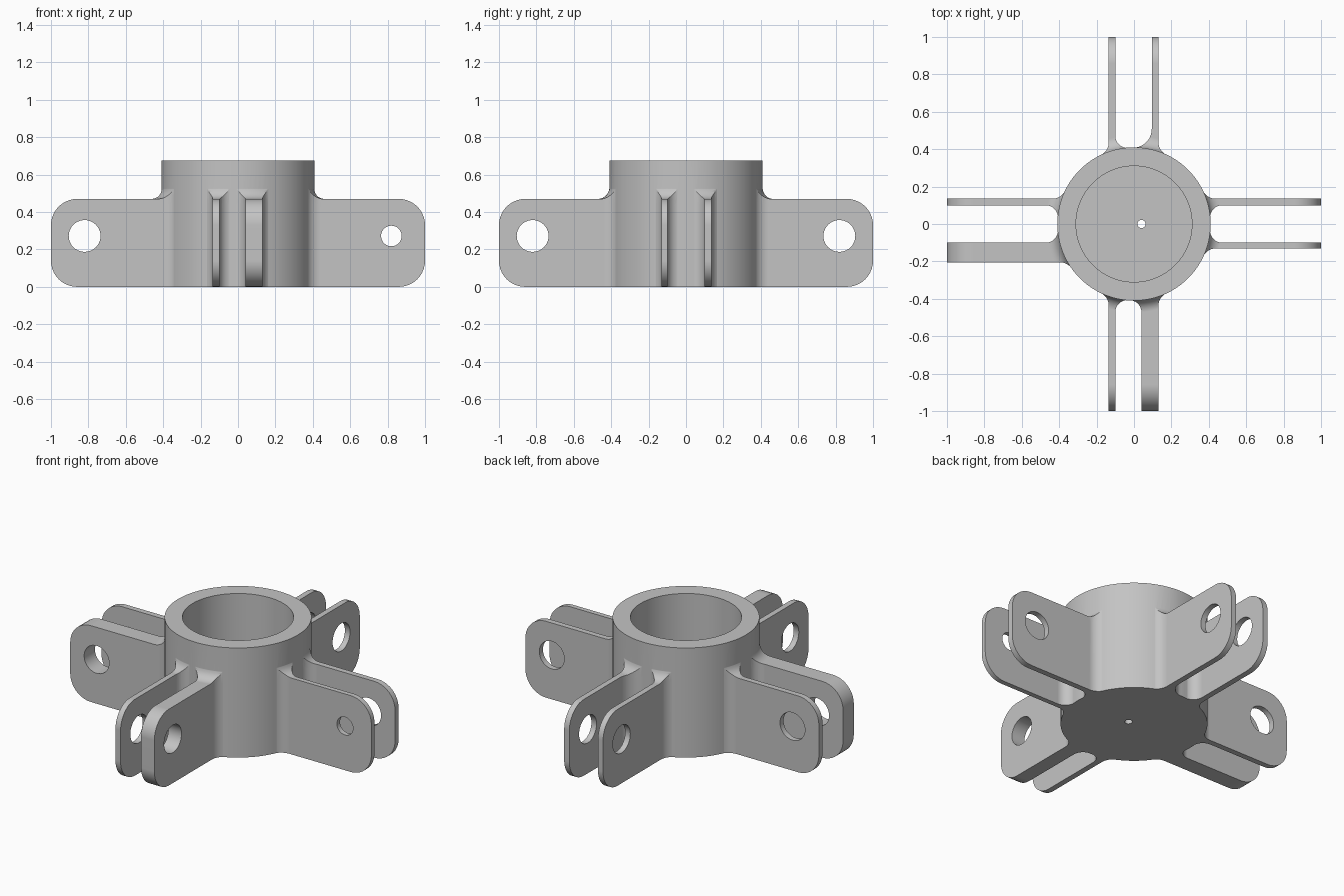
import bpy, bmesh
from math import sin, cos, pi, sqrt, atan2
from mathutils import Matrix

cube = bpy.data.objects.get("Cube")
if cube:
    bpy.data.objects.remove(cube, do_unlink=True)

HUB_R, HUB_H, BORE_R, FLOOR = 0.41, 0.675, 0.31, 0.07
ARM_H, TIP_R, FLARE = 0.47, 0.14, 0.065
HOLE_U, HOLE_Z = 0.82, 0.272

# Each arm has two lugs: (from, to, lower fillet, upper fillet, hole radius),
# measured across the arm; arms go round from +x in quarter turns
ARMS = [
    [(-0.13, -0.10, 0.08, 0.065, 0.055), (0.10, 0.135, 0.065, 0.08, 0.085)],
    [(-0.13, -0.095, 0.08, 0.10, 0.085), (0.10, 0.135, 0.065, 0.08, 0.085)],
    [(-0.135, -0.10, 0.08, 0.065, 0.085), (0.10, 0.205, 0.065, 0.08, 0.085)],
    [(-0.135, -0.10, 0.08, 0.065, 0.085), (0.04, 0.13, 0.065, 0.08, 0.085)],
]

grey = bpy.data.materials.new("plain_grey")
grey.use_nodes = True
grey.diffuse_color = (0.55, 0.55, 0.55, 1)
grey.node_tree.nodes["Principled BSDF"].inputs["Base Color"].default_value = (0.55, 0.55, 0.55, 1)


def finish(name, bm):
    bmesh.ops.recalc_face_normals(bm, faces=bm.faces)
    mesh = bpy.data.meshes.new(name)
    bm.to_mesh(mesh)
    bm.free()
    mesh.materials.append(grey)
    obj = bpy.data.objects.new(name, mesh)
    bpy.context.collection.objects.link(obj)
    return obj


def cylinder(name, radius, low, high, matrix=Matrix(), sides=96):
    bm = bmesh.new()
    place = matrix @ Matrix.Translation((0, 0, (low + high) / 2))
    bmesh.ops.create_cone(bm, cap_ends=True, segments=sides, radius1=radius,
                          radius2=radius, depth=high - low, matrix=place)
    return finish(name, bm)


def combine(target, tool, operation):
    mod = target.modifiers.new("combine", "BOOLEAN")
    mod.operation, mod.solver, mod.object = operation, "EXACT", tool
    bpy.ops.object.select_all(action="DESELECT")
    bpy.context.view_layer.objects.active = target
    target.select_set(True)
    bpy.ops.object.modifier_apply(modifier=mod.name)
    bpy.data.objects.remove(tool, do_unlink=True)


def fillet(edge, side, r, steps=10):
    """Arc from the lug's side face to the hub wall."""
    reach = HUB_R - 0.002 + r
    cw = side * edge + r
    cu = sqrt(reach * reach - cw * cw)
    end = -pi + atan2(cw, cu)
    angles = [-pi / 2 + (end + pi / 2) * i / steps for i in range(steps + 1)]
    return [(cu + r * cos(a), side * (cw + r * sin(a))) for a in angles]


def plan():
    """Plan outline of all the lugs, counterclockwise."""
    points = []
    for k, lugs in enumerate(ARMS):
        c, s = round(cos(k * pi / 2)), round(sin(k * pi / 2))
        for a, b, low_r, high_r, _ in lugs:
            local = fillet(a, -1, low_r)[::-1] + [(1, a), (1, b)] + fillet(b, 1, high_r)
            points += [(u * c - v * s, u * s + v * c) for u, v in local]
    return points


def extruded_plan(name, height, round_tips):
    bm = bmesh.new()
    base = bm.faces.new([bm.verts.new((x, y, 0)) for x, y in plan()])
    top = bmesh.ops.extrude_face_region(bm, geom=[base], use_keep_orig=True)
    moved = [g for g in top["geom"] if isinstance(g, bmesh.types.BMVert)]
    bmesh.ops.translate(bm, verts=moved, vec=(0, 0, height))
    if round_tips:
        def at_tip(v):
            return max(abs(v.co.x), abs(v.co.y)) > 0.999
        tips = [e for e in bm.edges if all(at_tip(v) for v in e.verts)
                and abs(e.verts[0].co.z - e.verts[1].co.z) < 0.001]
        bmesh.ops.bevel(bm, geom=tips, offset=TIP_R, offset_type="OFFSET",
                        segments=10, profile=0.5, affect="EDGES")
    return finish(name, bm)


def flare_lathe():
    """Round collar with a concave upper edge."""
    rim = HUB_R - 0.001 + FLARE
    arc = [i * pi / 16 for i in range(9)]
    profile = [(0, ARM_H - 0.03), (rim, ARM_H - 0.03)]
    profile += [(rim - FLARE * sin(a), ARM_H + FLARE * (1 - cos(a))) for a in arc]
    profile.append((0, ARM_H + FLARE))
    bm = bmesh.new()
    verts = [bm.verts.new((r, 0, z)) for r, z in profile]
    edges = [bm.edges.new(pair) for pair in zip(verts, verts[1:])]
    bmesh.ops.spin(bm, geom=verts + edges, axis=(0, 0, 1), cent=(0, 0, 0),
                   angle=2 * pi, steps=96, use_merge=False)
    bmesh.ops.remove_doubles(bm, verts=bm.verts, dist=0.0001)
    return finish("flare", bm)


# Lugs with rounded tips, flared where their tops meet the hub
connector = extruded_plan("hub_connector", ARM_H, True)
collar = extruded_plan("collar", 0.6, False)
combine(collar, flare_lathe(), "INTERSECT")
combine(connector, collar, "UNION")

# Hub with a blind bore and a small drain hole
combine(connector, cylinder("hub", HUB_R, 0, HUB_H), "UNION")
combine(connector, cylinder("bore", BORE_R, FLOOR, HUB_H + 0.1), "DIFFERENCE")
combine(connector, cylinder("drain", 0.022, -0.1, FLOOR + 0.1,
                            Matrix.Translation((0.04, 0, 0)), 24), "DIFFERENCE")

# Pin holes through the lugs
for k, lugs in enumerate(ARMS):
    turn = Matrix.Rotation(k * pi / 2, 4, "Z")
    for a, b, _, _, radius in lugs:
        aim = turn @ Matrix.Translation((HOLE_U, 0, HOLE_Z)) @ Matrix.Rotation(-pi / 2, 4, "X")
        combine(connector, cylinder("pin_hole", radius, a - 0.03, b + 0.03, aim, 40), "DIFFERENCE")

# Smooth round surfaces, crisp edges
bpy.ops.object.select_all(action="DESELECT")
connector.select_set(True)
bpy.context.view_layer.objects.active = connector
bpy.ops.object.shade_smooth_by_angle(angle=0.5)
weighted = connector.modifiers.new("even_normals", "WEIGHTED_NORMAL")
weighted.keep_sharp = True
